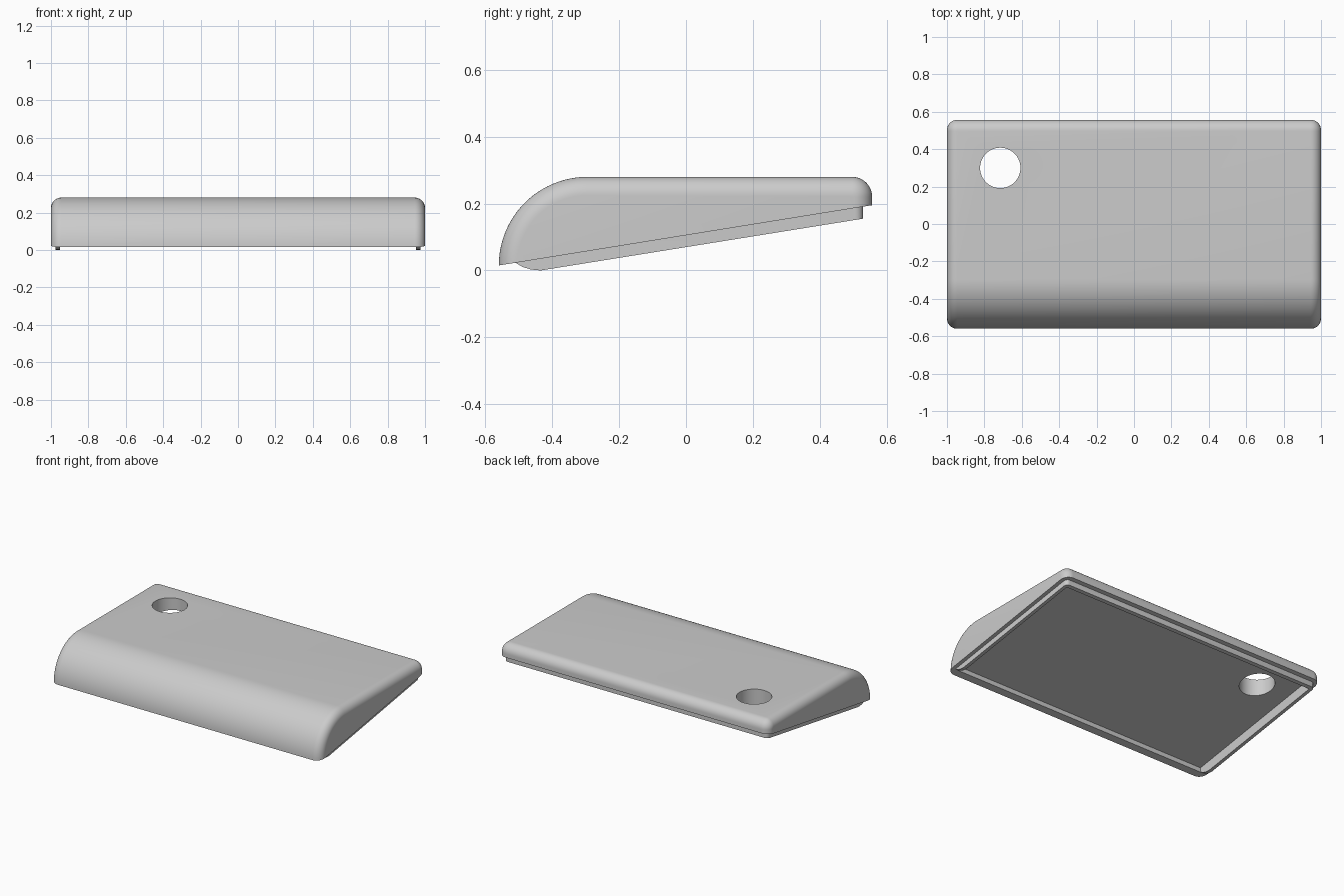
import bpy, bmesh, math

if "Cube" in bpy.data.objects:
    bpy.data.objects.remove(bpy.data.objects["Cube"])

SLOPE = 0.1614
EDGE = 0.055          # rounding of the side edges
STEPS = 10


def rim(y):
    """Height of the sloping underside at depth y."""
    return 0.015 + SLOPE * (y + 0.56)


def make_object(name, bm):
    bmesh.ops.recalc_face_normals(bm, faces=bm.faces)
    mesh = bpy.data.meshes.new(name)
    bm.to_mesh(mesh)
    bm.free()
    obj = bpy.data.objects.new(name, mesh)
    bpy.context.collection.objects.link(obj)
    return obj


def loft(name, sections):
    """Skin matching (x, profile) sections and cap both ends."""
    bm = bmesh.new()
    rings = [[bm.verts.new((x, y, z)) for y, z in prof] for x, prof in sections]
    for a, b in zip(rings, rings[1:]):
        for i in range(len(a)):
            j = (i + 1) % len(a)
            bm.faces.new((a[i], a[j], b[j], b[i]))
    bm.faces.new(rings[0])
    bm.faces.new(rings[-1])
    return make_object(name, bm)


def prism(name, half_width, profile):
    return loft(name, [(-half_width, profile), (half_width, profile)])


def combine(target, tool, operation):
    mod = target.modifiers.new(operation.title(), 'BOOLEAN')
    mod.operation = operation
    mod.solver = 'EXACT'
    mod.object = tool
    bpy.context.view_layer.objects.active = target
    bpy.ops.object.modifier_apply(modifier=mod.name)
    bpy.data.objects.remove(tool)


def body_profile(inset):
    """Side outline: big front curve, flat top, small back curve, sloping base."""
    pts = []
    big, small = 0.265 - inset, 0.06 - inset
    for i in range(25):
        a = math.radians(90 * i / 24)
        y = -0.295 - big * math.cos(a)
        pts.append((y, max(0.015 + big * math.sin(a), rim(y))))
    for i in range(STEPS + 1):
        a = math.radians(90 * i / STEPS)
        pts.append((0.497 + small * math.sin(a), 0.22 + small * math.cos(a)))
    back = 0.497 + small
    pts.append((back, rim(back)))
    return pts


# Rounded wedge body
half = []
for i in range(STEPS + 1):
    a = math.radians(90 * i / STEPS)
    half.append((1 - EDGE + EDGE * math.sin(a), body_profile(EDGE * (1 - math.cos(a)))))
body = loft("wedge_case", [(-x, p) for x, p in reversed(half)] + half)

# Locating lip below the rim, fading out at the front
lip_profile = [(-0.51, rim(-0.51) + 0.02), (-0.51, rim(-0.51)), (-0.49, 0.011),
               (-0.465, 0.003), (-0.435, 0.0), (0.53, 0.155), (0.53, rim(0.53) + 0.02)]
lip = prism("lip", 0.975, lip_profile)
bm = bmesh.new()
bm.from_mesh(lip.data)
corners = [e for e in bm.edges if all(v.co.y > 0.52 for v in e.verts)
           and abs(e.verts[0].co.x - e.verts[1].co.x) < 0.01]
bmesh.ops.bevel(bm, geom=corners, offset=0.025, segments=5, profile=0.5, affect='EDGES')
bm.to_mesh(lip.data)
bm.free()
combine(body, lip, 'UNION')

# Shallow recess in the underside
y0, y1 = -0.512, 0.505
recess = prism("recess_cutter", 0.952, [(y0, rim(y0) - 0.1), (y0, rim(y0) + 0.03),
                                        (y1, rim(y1) + 0.03), (y1, rim(y1) - 0.1)])
combine(body, recess, 'DIFFERENCE')

# Round hole through the top
bpy.ops.mesh.primitive_cylinder_add(vertices=64, radius=0.108, depth=1,
                                    location=(-0.715, 0.3, 0.2))
combine(body, bpy.context.object, 'DIFFERENCE')

# Plain grey finish
grey = bpy.data.materials.new("light_grey")
grey.use_nodes = True
colour = (0.6, 0.6, 0.6, 1)
grey.diffuse_color = colour
grey.node_tree.nodes["Principled BSDF"].inputs["Base Color"].default_value = colour
body.data.materials.clear()
body.data.materials.append(grey)

bpy.ops.object.select_all(action='DESELECT')
body.select_set(True)
bpy.context.view_layer.objects.active = body
bpy.ops.object.shade_smooth_by_angle(angle=math.radians(30))
